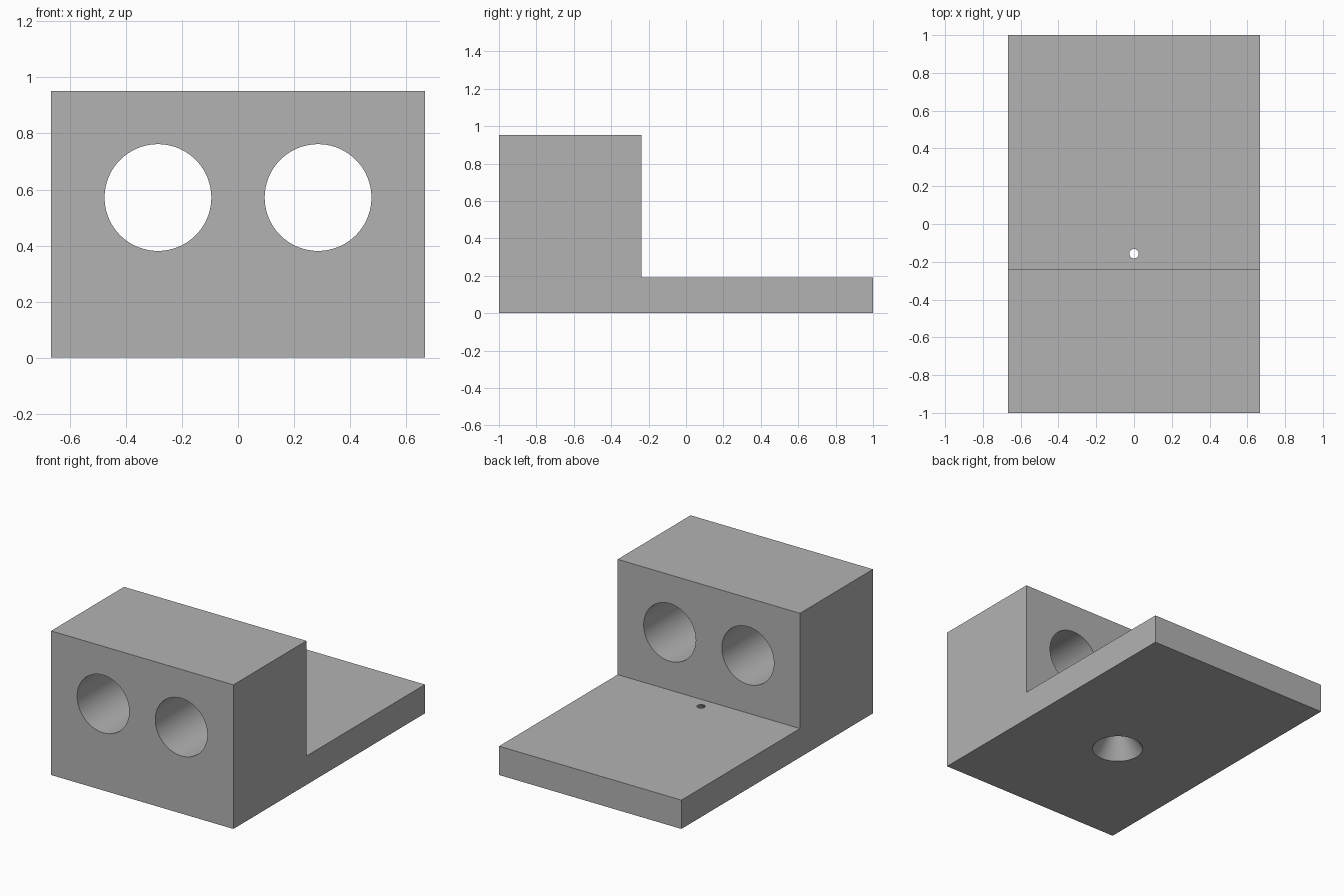
import bpy, bmesh, math
from mathutils import Matrix

cube = bpy.data.objects.get("Cube")
if cube:
    bpy.data.objects.remove(cube, do_unlink=True)

# Dimensions
UNIT = 2 / 42
HALF_W, HEIGHT = 14 * UNIT, 20 * UNIT
STEP_Y, BASE_Z = -1 + 16 * UNIT, 4 * UNIT
BORE_R, BORE_X, BORE_Z = 4 * UNIT, 6 * UNIT, 12 * UNIT
SINK_Y, SINK_BOTTOM, SINK_TOP = -0.157, 0.155, 0.025

grey = bpy.data.materials.new("neutral_grey")
grey.use_nodes = True
grey.diffuse_color = (0.45, 0.45, 0.45, 1)
grey.node_tree.nodes["Principled BSDF"].inputs["Base Color"].default_value = grey.diffuse_color


def add_object(name, bm):
    bmesh.ops.recalc_face_normals(bm, faces=bm.faces)
    mesh = bpy.data.meshes.new(name)
    bm.to_mesh(mesh)
    bm.free()
    mesh.materials.append(grey)
    obj = bpy.data.objects.new(name, mesh)
    bpy.context.collection.objects.link(obj)
    return obj


def cone_cutter(name, r1, r2, depth, matrix):
    bm = bmesh.new()
    bmesh.ops.create_cone(bm, cap_ends=True, segments=96, radius1=r1,
                          radius2=r2, depth=depth, matrix=matrix)
    obj = add_object(name, bm)
    obj.hide_render = True
    return obj


# L-shaped body: side profile extruded across the width
profile = [(-1, 0), (1, 0), (1, BASE_Z), (STEP_Y, BASE_Z), (STEP_Y, HEIGHT), (-1, HEIGHT)]
bm = bmesh.new()
side = bm.faces.new([bm.verts.new((-HALF_W, y, z)) for y, z in profile])
sweep = bmesh.ops.extrude_face_region(bm, geom=[side], use_keep_orig=True)
bmesh.ops.translate(bm, vec=(2 * HALF_W, 0, 0),
                    verts=[v for v in sweep["geom"] if isinstance(v, bmesh.types.BMVert)])
body = add_object("mounting_block", bm)

# Twin bores through the upright block
cutters = []
for label, sign in (("left", 1), ("right", -1)):
    place = Matrix.Translation((sign * BORE_X, (STEP_Y - 1) / 2, BORE_Z)) @ Matrix.Rotation(math.pi / 2, 4, "X")
    cutters.append(cone_cutter(label + "_bore_cutter", BORE_R, BORE_R, 1, place))

# Conical screw hole, wide underneath and narrow on top
over = 0.005
flare = (SINK_BOTTOM - SINK_TOP) / BASE_Z * over
cutters.append(cone_cutter("screw_hole_cutter", SINK_BOTTOM + flare, SINK_TOP - flare,
                           BASE_Z + 2 * over, Matrix.Translation((0, SINK_Y, BASE_Z / 2))))

# Cut the holes and tidy up
bpy.ops.object.select_all(action="DESELECT")
body.select_set(True)
bpy.context.view_layer.objects.active = body
for cutter in cutters:
    mod = body.modifiers.new(cutter.name, "BOOLEAN")
    mod.operation, mod.solver, mod.object = "DIFFERENCE", "EXACT", cutter
    bpy.ops.object.modifier_apply(modifier=mod.name)
    bpy.data.objects.remove(cutter, do_unlink=True)
bpy.ops.object.shade_smooth_by_angle(angle=math.radians(30))
